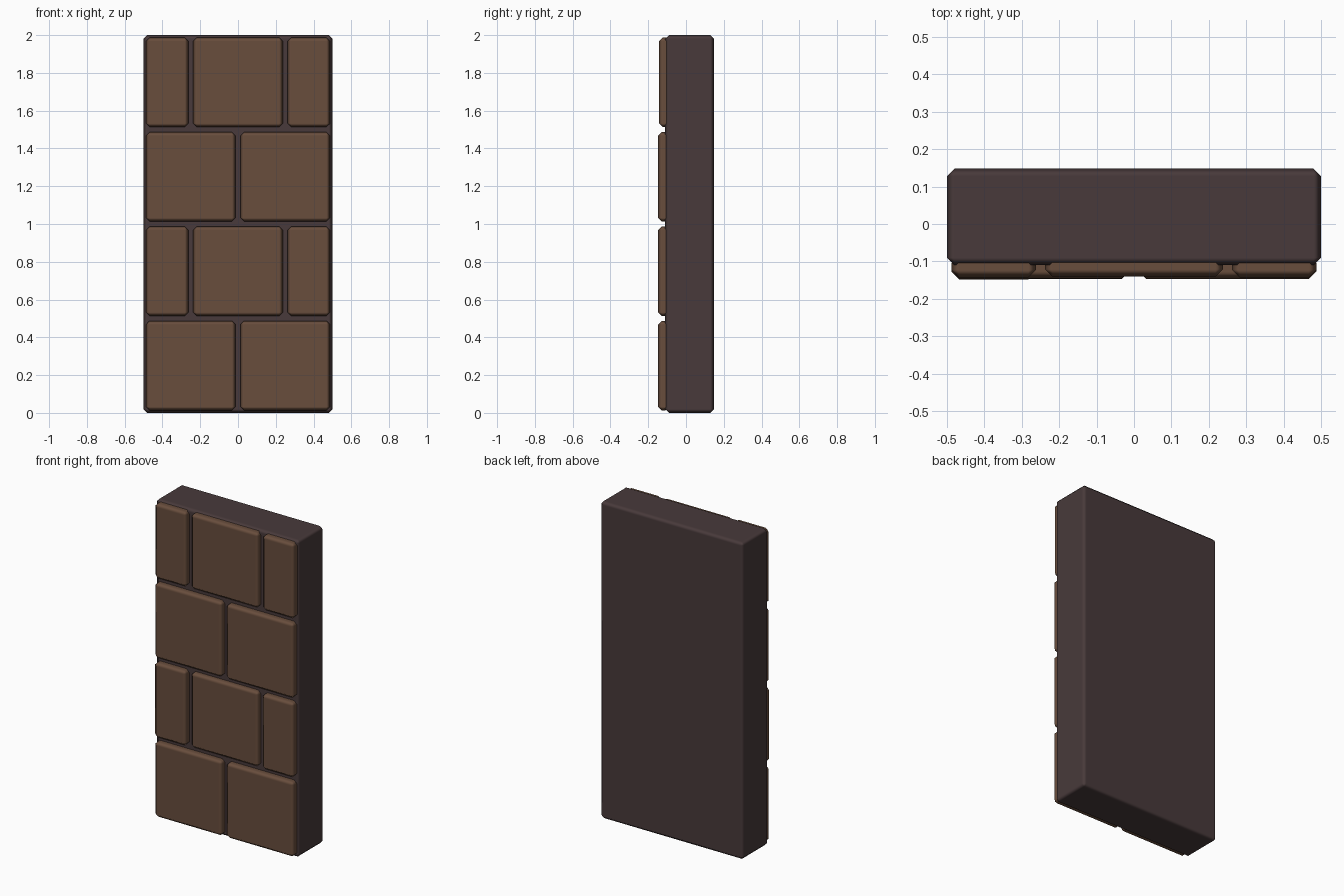
import bpy

if "Cube" in bpy.data.objects:
    bpy.data.objects.remove(bpy.data.objects["Cube"])

def material(name, rgb):
    m = bpy.data.materials.new(name)
    m.diffuse_color = (*rgb, 1)
    m.use_nodes = True
    m.node_tree.nodes["Principled BSDF"].inputs["Base Color"].default_value = m.diffuse_color
    return m

dark = material("mortar_dark", (0.065, 0.042, 0.043))
brown = material("brick_brown", (0.14, 0.075, 0.046))

def block(name, lo, hi, bevel, mat):
    """Box between two corners with chamfered, softly shaded edges."""
    bpy.ops.mesh.primitive_cube_add(
        size=1, location=[(a + b) / 2 for a, b in zip(lo, hi)])
    ob = bpy.context.object
    ob.name = name
    ob.scale = [b - a for a, b in zip(lo, hi)]
    bpy.ops.object.transform_apply(location=False, rotation=False, scale=True)
    bpy.ops.object.shade_smooth()
    mod = ob.modifiers.new("chamfer", 'BEVEL')
    mod.width = bevel
    mod.segments = 1
    mod.harden_normals = True
    ob.data.materials.append(mat)
    return ob

# Solid wall core, whose front face is the recessed mortar
block("wall_core", (-0.5, -0.11, 0), (0.5, 0.148, 2), 0.02, dark)

# Brick courses in running bond: column joints and front depth per brick
gap = 0.0125
whole = [-0.5, 0, 0.5]
split = [-0.5, -0.25, 0.25, 0.5]
courses = [
    (whole, [0.147, 0.147]),
    (split, [0.148, 0.141, 0.147]),
    (whole, [0.146, 0.147]),
    (split, [0.143, 0.141, 0.143]),
]
for row, (joints, depths) in enumerate(courses):
    z = row * 0.5
    for col, depth in enumerate(depths):
        block(f"brick_{row + 1}_{col + 1}",
              (joints[col] + gap, -depth, z + gap),
              (joints[col + 1] - gap, -depth + 0.058, z + 0.5 - gap),
              0.02, brown)
